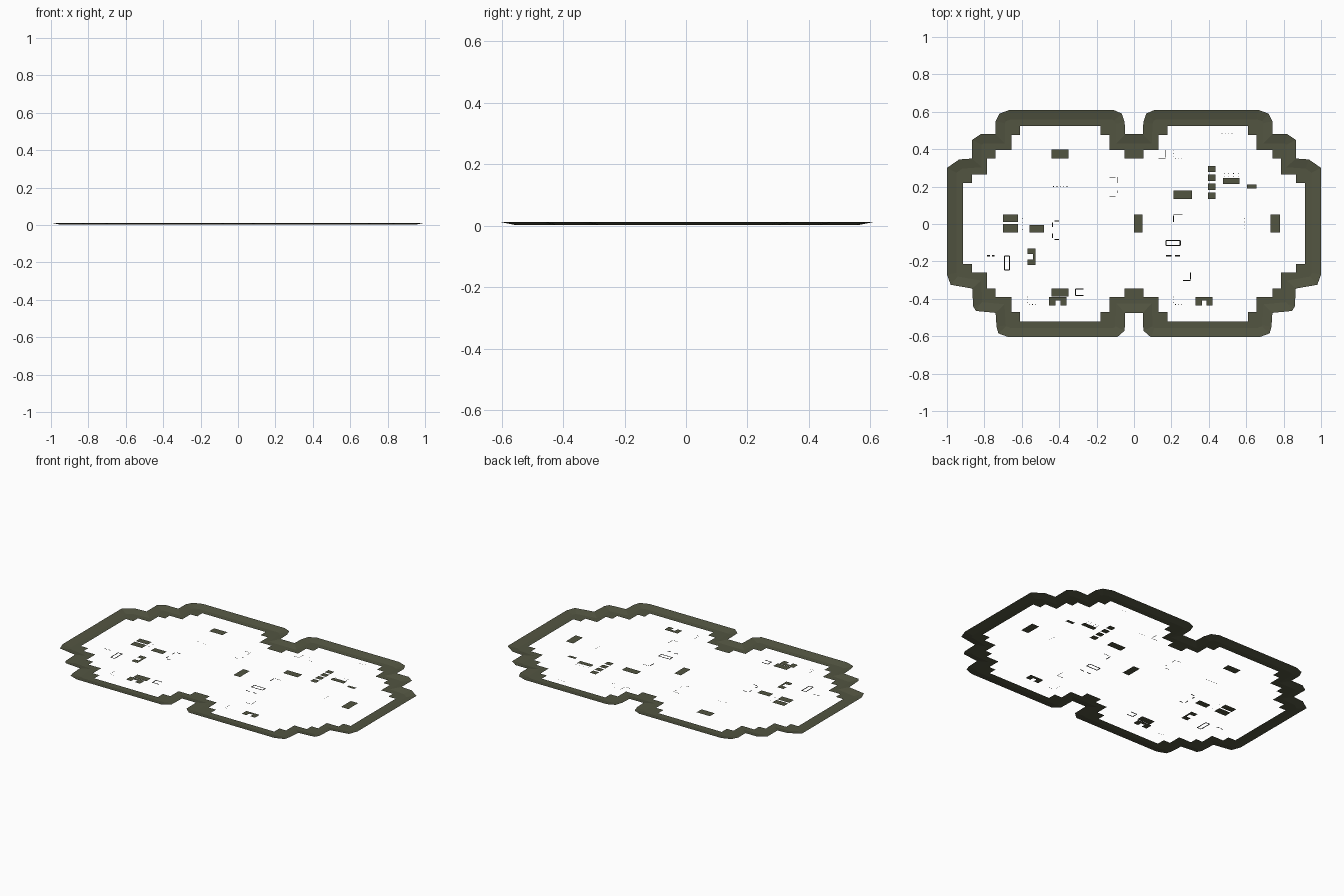
import bpy, bmesh
from mathutils import Vector

if "Cube" in bpy.data.objects:
    bpy.data.objects.remove(bpy.data.objects["Cube"])


def material(name, rgb):
    m = bpy.data.materials.new(name)
    m.diffuse_color = (*rgb, 1)
    m.use_nodes = True
    m.node_tree.nodes["Principled BSDF"].inputs["Base Color"].default_value = m.diffuse_color
    return m


OLIVE = material("olive", (0.085, 0.09, 0.053))
DARK = material("dark trim", (0.02, 0.02, 0.016))


def finish(bm, name, mat):
    bmesh.ops.recalc_face_normals(bm, faces=bm.faces)
    for f in bm.faces:
        if f.normal.z < 0:
            f.normal_flip()
    me = bpy.data.meshes.new(name)
    bm.to_mesh(me)
    bm.free()
    me.materials.append(mat)
    ob = bpy.data.objects.new(name, me)
    bpy.context.collection.objects.link(ob)


def mirrored(top, bottom):
    """Closed loop: left side from top centre to bottom centre, then mirrored in x."""
    left = top + bottom
    return left + [(-x, y) for x, y in reversed(left)]


def inset(loop, d):
    """Shift a counter-clockwise loop inwards by d."""
    out, n = [], len(loop)
    for i in range(n):
        p, q, r = (Vector(loop[(i + k) % n]) for k in (-1, 0, 1))
        a, b = (q - p).normalized(), (r - q).normalized()
        na, nb = Vector((-a.y, a.x)), Vector((-b.y, b.x))
        out.append(q + (na + nb) * d / (1 + na.dot(nb)))
    return out


# Stepped border: flat inner band with the outer rim rising gently
outer = mirrored(
    [(-.047, .48), (-.05, .545), (-.065, .59), (-.11, .61), (-.665, .61),
     (-.72, .59), (-.74, .55), (-.74, .48), (-.82, .48), (-.865, .45),
     (-.865, .35), (-.935, .345), (-1, .30)],
    [(-1, -.27), (-.98, -.325), (-.865, -.345), (-.86, -.44), (-.845, -.465),
     (-.74, -.475), (-.735, -.55), (-.725, -.585), (-.67, -.605),
     (-.09, -.605), (-.05, -.57), (-.047, -.475)])
steps = [(-.05, .35), (-.05, .395), (-.13, .395), (-.13, .475), (-.18, .475),
         (-.18, .525), (-.61, .525), (-.61, .475), (-.655, .475), (-.655, .395),
         (-.74, .395), (-.74, .35), (-.785, .35), (-.785, .265), (-.865, .265),
         (-.865, .22), (-.915, .22)]
inner = mirrored(steps, [(x, .005 - y) for x, y in reversed(steps)])

bm = bmesh.new()


def ring_loop(pts, z):
    vs = [bm.verts.new((p[0], p[1], z)) for p in pts]
    return vs, [bm.edges.new((vs[i - 1], vs[i])) for i in range(len(vs))]


vo, _ = ring_loop(outer, .012)
vm, em = ring_loop(inset(outer, .05), .002)
vi, ei = ring_loop(inner, .002)
for i in range(len(vo)):
    bm.faces.new((vo[i - 1], vo[i], vm[i], vm[i - 1]))
bmesh.ops.triangle_fill(bm, edges=em + ei, use_beauty=True, normal=(0, 0, 1))
finish(bm, "stepped_border", OLIVE)


def plates(name, rects, mat, z=.004):
    b = bmesh.new()
    for x0, x1, y0, y1 in rects:
        b.faces.new([b.verts.new((x, y, z)) for x, y in
                     ((x0, y0), (x1, y0), (x1, y1), (x0, y1))])
    finish(b, name, mat)


# Solid floor plates
solid = [(-.44, -.35, .35, .397), (-.70, -.62, .01, .05), (-.70, -.62, -.045, .0),
         (-.56, -.48, -.045, -.005), (-.44, -.35, -.388, -.345),
         (0, .045, -.045, .05), (.73, .78, -.045, .05), (.21, .31, .135, .18),
         (.475, .565, .215, .245), (.605, .655, .19, .21)]
solid += [(.395, .435, y, y + .034) for y in (.135, .183, .23, .277)]
plates("floor_plates", solid, OLIVE)


# Arch plates, and a bracket plate open to the left
def arch(x0, x1):
    w = (x1 - x0) * .36
    return [(x0, x0 + w, -.435, -.39), (x1 - w, x1, -.435, -.39),
            (x0 + w, x1 - w, -.41, -.39)]


plates("arch_plates", arch(-.455, -.36) + arch(.33, .42), OLIVE)
plates("bracket_plate", [(-.57, -.527, -.16, -.13), (-.54, -.527, -.19, -.16),
                         (-.57, -.527, -.22, -.19)], OLIVE)

# Thin frames and strips
T = .006


def hline(x0, x1, y, t=T):
    return (x0, x1, y - t / 2, y + t / 2)


def vline(x, y0, y1, t=T):
    return (x - t / 2, x + t / 2, y0, y1)


def frame(x0, x1, y0, y1):
    return [hline(x0, x1, y0), hline(x0, x1, y1), vline(x0, y0, y1), vline(x1, y0, y1)]


plates("thin_frames", frame(-.692, -.665, -.245, -.172) + frame(.172, .247, -.115, -.088)
       + frame(-.312, -.27, -.382, -.348)[:3], DARK)
plates("strips", [hline(.172, .2, -.17), hline(.22, .247, -.17),
                  hline(-.785, -.77, -.17), hline(-.76, -.745, -.17),
                  vline(.212, .01, .045), hline(-.425, -.4, .016), hline(-.425, -.4, -.083),
                  vline(-.435, -.015, .008), vline(-.435, -.075, -.05)], DARK)
F = .003
plates("fine_corners", [hline(-.13, -.1, .25, F), vline(-.09, .22, .25, F),
                        vline(-.09, .165, .18, F), hline(-.13, -.1, .148, F),
                        vline(.168, .355, .395, F), hline(.13, .168, .352, F),
                        vline(.302, -.298, -.26, F), hline(.262, .302, -.302, F),
                        hline(.212, .26, .05, F)], DARK)


# Rows of small studs
def studs(x, y, dx, dy, n, s=.002):
    return [(x + i * dx - s, x + i * dx + s, y + i * dy - s, y + i * dy + s) for i in range(n)]


dots = (studs(.482, .27, .025, 0, 4) + studs(.482, .255, .025, 0, 4)
        + studs(.47, .485, .018, 0, 4) + studs(-.43, .2, .018, 0, 5)
        + studs(-.597, -.03, 0, .02, 4) + studs(.59, -.025, 0, .018, 4))
for x, y in ((.212, .352), (-.568, -.43), (.212, -.43)):
    dots += studs(x, y + .01, 0, .015, 3) + studs(x + .01, y, .015, 0, 3)
plates("stud_rows", dots, DARK)
